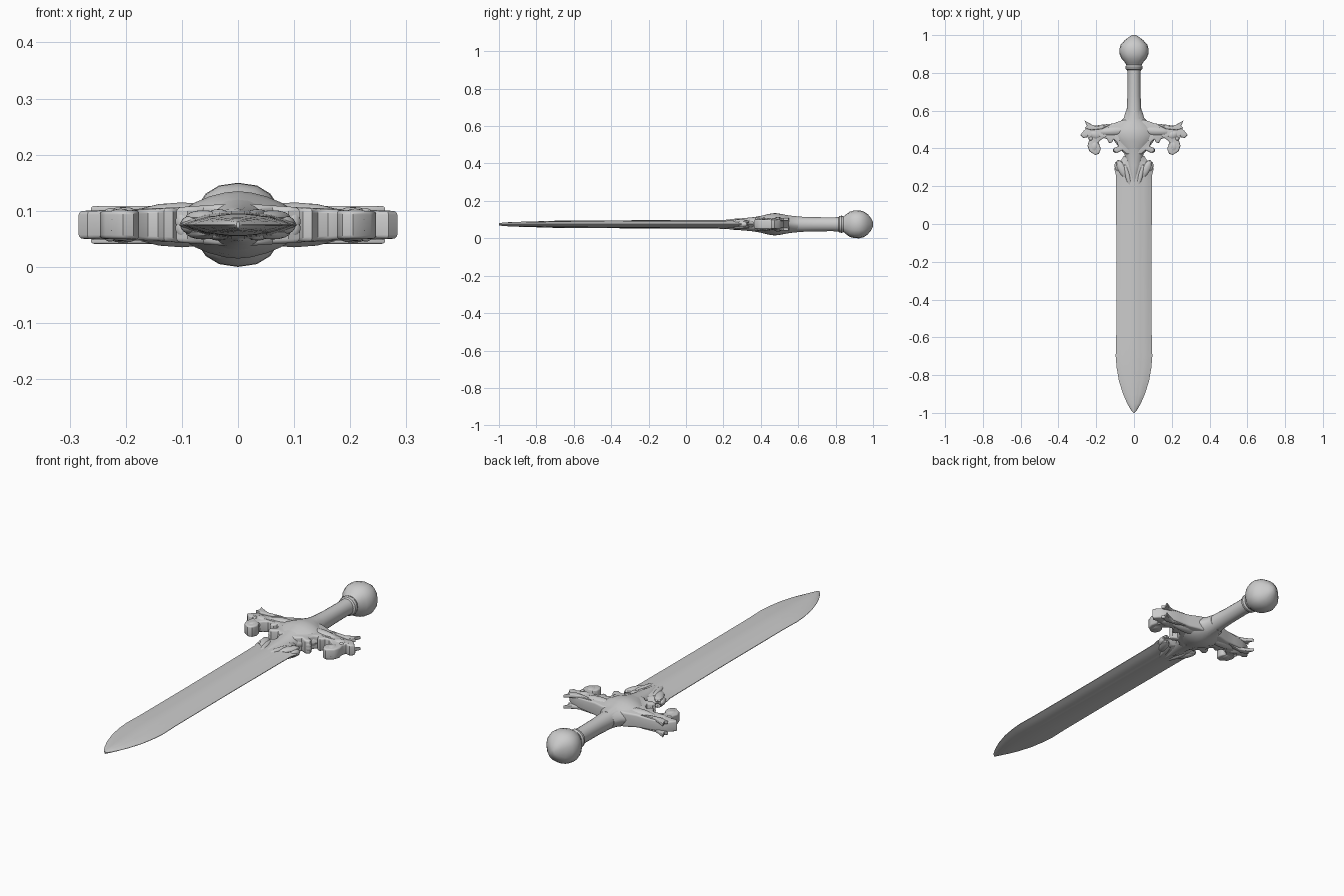
import bpy, bmesh, math
from mathutils import Matrix, Vector

ZC = 0.075  # mid-plane height of the sword
steel = bpy.data.materials.new("grey_steel")
steel.diffuse_color = (0.6, 0.6, 0.6, 1)


def finish(name, mesh, mirror="", angle=30):
    mesh.materials.clear()
    mesh.materials.append(steel)
    ob = bpy.data.objects.new(name, mesh)
    bpy.context.collection.objects.link(ob)
    ob.location.z = ZC
    if mirror:
        m = ob.modifiers.new("mirror", 'MIRROR')
        m.use_axis = ("x" in mirror, False, "z" in mirror)
        m.use_mirror_merge = False
    bpy.ops.object.select_all(action='DESELECT')
    ob.select_set(True)
    bpy.context.view_layer.objects.active = ob
    bpy.ops.object.shade_smooth_by_angle(angle=math.radians(angle))
    return ob


def ring(n, p=2.0):
    """Unit superellipse section."""
    out = []
    for i in range(n):
        a = 2 * math.pi * i / n
        c, s = math.cos(a), math.sin(a)
        out.append((math.copysign(abs(c) ** (2 / p), c), math.copysign(abs(s) ** (2 / p), s)))
    return out


def loft(name, stations, section, angle=30):
    """Skin a unit section along y; stations are (y, half width, half height)."""
    bm = bmesh.new()
    rows = [[bm.verts.new((u * w, y, v * h)) for u, v in section] for y, w, h in stations]
    n = len(section)
    for a, b in zip(rows, rows[1:]):
        for i in range(n):
            bm.faces.new((a[i], a[(i + 1) % n], b[(i + 1) % n], b[i]))
    bm.faces.new(rows[0])
    bm.faces.new(rows[-1])
    bmesh.ops.recalc_face_normals(bm, faces=bm.faces)
    me = bpy.data.meshes.new(name)
    bm.to_mesh(me)
    bm.free()
    return finish(name, me, angle=angle)


def blobs(name, items, mirror):
    """Ellipsoids: (x, y, z, rx, ry, rz, turn in degrees)."""
    bm = bmesh.new()
    for x, y, z, rx, ry, rz, t in items:
        mat = (Matrix.Translation((x, y, z)) @ Matrix.Rotation(math.radians(t), 4, 'Z')
               @ Matrix.Diagonal((rx, ry, rz, 1)))
        bmesh.ops.create_uvsphere(bm, u_segments=14, v_segments=8, radius=1, matrix=mat)
    me = bpy.data.meshes.new(name)
    bm.to_mesh(me)
    bm.free()
    return finish(name, me, mirror)


def plate(name, pts, half, bevel, mirror, z=0.0, taper=0.0):
    """Filled outline with rounded rims, thicker towards the middle."""
    cu = bpy.data.curves.new(name, 'CURVE')
    cu.dimensions = '2D'
    cu.fill_mode = 'BOTH'
    cu.extrude = half - bevel
    cu.bevel_depth = bevel
    cu.bevel_resolution = 2
    cu.offset = -bevel
    sp = cu.splines.new('POLY')
    sp.points.add(len(pts) - 1)
    for p, (x, y) in zip(sp.points, pts):
        p.co = (x, y, 0, 1)
    sp.use_cyclic_u = True
    tmp = bpy.data.objects.new("tmp", cu)
    bpy.context.collection.objects.link(tmp)
    dg = bpy.context.evaluated_depsgraph_get()
    me = bpy.data.meshes.new_from_object(tmp.evaluated_get(dg))
    bpy.data.objects.remove(tmp)
    for v in me.vertices:
        v.co.z = v.co.z * (1 + taper * max(0, 1 - v.co.x / 0.2)) + z
    me.name = name
    bm = bmesh.new()
    bm.from_mesh(me)
    bmesh.ops.remove_doubles(bm, verts=bm.verts, dist=0.0002)
    bmesh.ops.recalc_face_normals(bm, faces=bm.faces)
    bm.to_mesh(me)
    bm.free()
    return finish(name, me, mirror, 40)


# blade: lens section with shallow grooves beside a flat spine
half = [(1, 0.06), (0.8, 0.42), (0.55, 0.76), (0.44, 0.78), (0.36, 0.88), (0.12, 1.0)]
top = half + [(-u, v) for u, v in reversed(half)]
lens = top + [(-u, -v) for u, v in top]
loft("blade", [(-1, 0.003, 0.006), (-0.985, 0.016, 0.008), (-0.95, 0.036, 0.011),
               (-0.9, 0.058, 0.013), (-0.83, 0.080, 0.015), (-0.76, 0.092, 0.017),
               (-0.7, 0.097, 0.019), (-0.6, 0.094, 0.020), (-0.2, 0.093, 0.022),
               (0.2, 0.095, 0.024), (0.26, 0.096, 0.025), (0.29, 0.104, 0.026),
               (0.32, 0.098, 0.027), (0.335, 0.07, 0.028), (0.36, 0.055, 0.03)], lens, 25)

# raised leaves where the blade meets the guard
blobs("blade_leaves", [(0.062, 0.29, 0.013, 0.022, 0.055, 0.013, -28),
                       (0.035, 0.26, 0.018, 0.013, 0.06, 0.010, -14),
                       (0.085, 0.30, 0.0, 0.016, 0.030, 0.016, -20)], "xz")
loft("blade_tongue", [(0.2, 0.005, 0.022), (0.25, 0.022, 0.029), (0.31, 0.042, 0.033),
                      (0.36, 0.048, 0.038), (0.4, 0.06, 0.045)], ring(20))

# swelling guard centre running into the grip
loft("guard_centre", [(0.345, 0.04, 0.032), (0.37, 0.05, 0.038), (0.40, 0.075, 0.045),
                      (0.44, 0.105, 0.055), (0.475, 0.115, 0.060), (0.505, 0.105, 0.056),
                      (0.535, 0.08, 0.050), (0.56, 0.055, 0.046), (0.60, 0.042, 0.042)],
     ring(24, 1.7))

# guard arm and beast head outline
plate("guard_arm", [(0, 0.555), (0.06, 0.55), (0.11, 0.532), (0.16, 0.527), (0.21, 0.52),
                    (0.245, 0.51), (0.265, 0.495), (0.284, 0.472), (0.268, 0.455), (0.246, 0.46),
                    (0.238, 0.443), (0.246, 0.415), (0.236, 0.385), (0.205, 0.365),
                    (0.186, 0.372), (0.176, 0.395), (0.18, 0.415), (0.192, 0.428),
                    (0.178, 0.443), (0.16, 0.455), (0.143, 0.45), (0.132, 0.428),
                    (0.116, 0.432), (0.108, 0.448), (0.092, 0.435), (0.084, 0.412),
                    (0.106, 0.402), (0.11, 0.385), (0.09, 0.376), (0.062, 0.39),
                    (0.04, 0.37), (0, 0.37)], 0.025, 0.007, "x", 0, 0.55)
blobs("arm_ridge", [(0.10, 0.492, 0, 0.11, 0.034, 0.040, -4)], "x")

# head details: ears, cheeks, snout, eyes
plate("head_ears", [(0.13, 0.523), (0.20, 0.517), (0.225, 0.527), (0.262, 0.548),
                    (0.25, 0.52), (0.262, 0.508), (0.225, 0.497), (0.17, 0.503)],
      0.008, 0.004, "xz", 0.026)
blobs("head_features", [(0.205, 0.472, 0.012, 0.036, 0.026, 0.020, 20),
                        (0.209, 0.410, 0.010, 0.026, 0.038, 0.019, 10),
                        (0.258, 0.476, 0.010, 0.020, 0.016, 0.016, -30),
                        (0.228, 0.452, 0.020, 0.011, 0.011, 0.010, 0),
                        (0.096, 0.39, 0.006, 0.016, 0.013, 0.020, 0)], "xz")

# grip and collar below the pommel
loft("grip", [(0.54, 0.060, 0.048), (0.565, 0.046, 0.045), (0.60, 0.039, 0.041),
              (0.68, 0.035, 0.038), (0.78, 0.034, 0.037), (0.815, 0.036, 0.038),
              (0.82, 0.044, 0.044), (0.832, 0.046, 0.046), (0.84, 0.041, 0.042),
              (0.85, 0.040, 0.042)], ring(20))

# pommel: faceted onion shape
loft("pommel", [(0.842, 0.041, 0.042), (0.855, 0.048, 0.052), (0.875, 0.066, 0.067),
                (0.90, 0.076, 0.074), (0.925, 0.078, 0.075), (0.95, 0.070, 0.069),
                (0.972, 0.050, 0.054), (0.99, 0.027, 0.032), (1.0, 0.010, 0.012)],
     ring(16, 2.3), 35)
